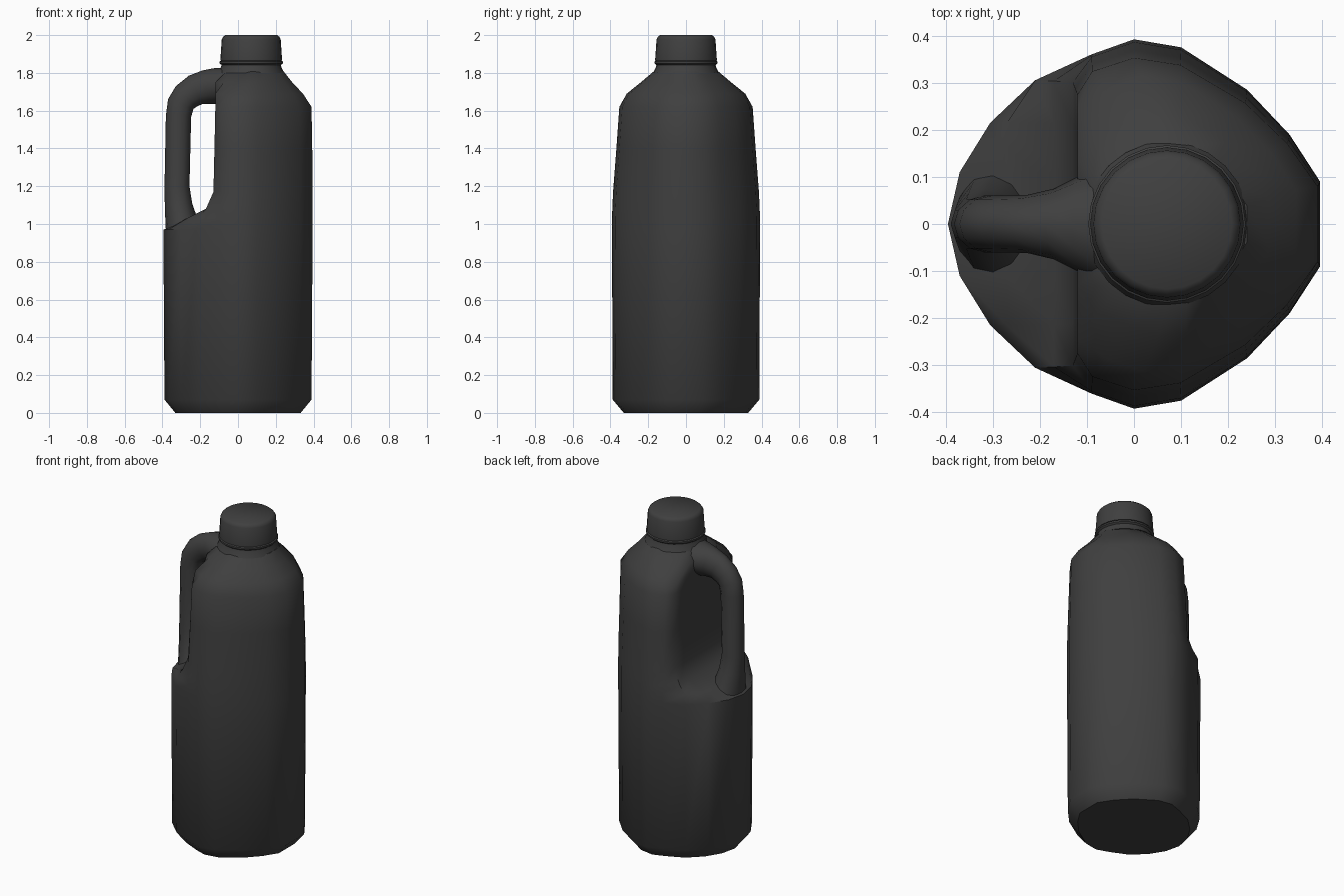
import bpy, bmesh, math
from mathutils import Vector

if "Cube" in bpy.data.objects:
    bpy.data.objects.remove(bpy.data.objects["Cube"])

plastic = bpy.data.materials.new("dark grey plastic")
plastic.use_nodes = True
grey = (0.05, 0.05, 0.05, 1)
plastic.diffuse_color = grey
plastic.node_tree.nodes["Principled BSDF"].inputs["Base Color"].default_value = grey


def loft(name, rings, angle=45):
    """Skin a list of equal-length closed rings and cap both ends."""
    bm = bmesh.new()
    loops = [[bm.verts.new(p) for p in ring] for ring in rings]
    n = len(loops[0])
    for a, b in zip(loops, loops[1:]):
        for i in range(n):
            j = (i + 1) % n
            bm.faces.new((a[i], a[j], b[j], b[i]))
    bm.faces.new(loops[0][::-1])
    bm.faces.new(loops[-1])
    bmesh.ops.recalc_face_normals(bm, faces=bm.faces)
    mesh = bpy.data.meshes.new(name)
    bm.to_mesh(mesh)
    bm.free()
    mesh.materials.append(plastic)
    obj = bpy.data.objects.new(name, mesh)
    bpy.context.collection.objects.link(obj)
    bpy.ops.object.select_all(action='DESELECT')
    bpy.context.view_layer.objects.active = obj
    obj.select_set(True)
    bpy.ops.object.shade_smooth_by_angle(angle=math.radians(angle))
    return obj


def lerp_table(table, t):
    for (t0, v0), (t1, v1) in zip(table, table[1:]):
        if t <= t1:
            return v0 + (v1 - v0) * max(0, t - t0) / (t1 - t0)
    return table[-1][1]


# Body: half outline mirrored across y, with a recess for the grip
half = [(0.395, 0.09), (0.33, 0.19), (0.24, 0.285), (0.1, 0.375), (0, 0.392),
        (-0.09, 0.36), (-0.21, 0.305), (-0.305, 0.215), (-0.37, 0.11)]
outline = half + [(-0.395, 0)] + [(x, -y) for x, y in reversed(half)]
recess = [(0.97, -0.4), (1.03, -0.27), (1.08, -0.17), (1.17, -0.13), (1.6, -0.12)]
# height, centre x, x scale, y scale
levels = [(0, 0, 0.84, 0.84), (0.07, 0, 0.985, 0.99), (0.97, 0, 1, 1),
          (1.03, 0, 1, 1), (1.08, 0, 1, 0.995), (1.17, 0, 1, 0.985),
          (1.4, 0, 0.995, 0.94), (1.62, 0, 0.985, 0.9), (1.69, 0.02, 0.82, 0.8),
          (1.75, 0.05, 0.6, 0.61), (1.81, 0.07, 0.43, 0.43)]
rings = []
for z, cx, sx, sy in levels:
    wall = lerp_table(recess, z)
    rings.append([(max(cx + x * sx, wall), y * sy, z) for x, y in outline])
loft("jug_body", rings)


# Neck and cap: turned profiles about the off-centre spout axis
def turned(name, profile, sides):
    return loft(name, [[(0.07 + r * math.cos(a), r * math.sin(a), z)
                        for a in (math.tau * i / sides for i in range(sides))]
                       for r, z in profile])


turned("neck", [(0.175, 1.8), (0.16, 1.83), (0.157, 1.842), (0.167, 1.85),
                (0.167, 1.86), (0.155, 1.868)], 24)
turned("cap", [(0.163, 1.866), (0.163, 1.875), (0.156, 1.978), (0.15, 1.99),
               (0.138, 2.0)], 24)

# Handle: oval section swept along a curve; centre x, z, thickness, width
path = [(-0.03, 1.74, 0.09, 0.14), (-0.12, 1.73, 0.095, 0.1), (-0.17, 1.725, 0.09, 0.075),
        (-0.225, 1.71, 0.083, 0.062), (-0.275, 1.675, 0.077, 0.06),
        (-0.303, 1.635, 0.072, 0.06), (-0.315, 1.57, 0.067, 0.06),
        (-0.323, 1.2, 0.066, 0.06), (-0.315, 1.1, 0.073, 0.075),
        (-0.3, 1.02, 0.085, 0.1), (-0.29, 0.93, 0.09, 0.13)]
sides = 12
grip = []
for k, (x, z, thick, width) in enumerate(path):
    before, after = path[max(k - 1, 0)], path[min(k + 1, len(path) - 1)]
    along = Vector((after[0] - before[0], 0, after[1] - before[1])).normalized()
    across = Vector((along.z, 0, -along.x))
    grip.append([Vector((x, 0, z)) + across * thick * math.cos(a)
                 + Vector((0, width * math.sin(a), 0))
                 for a in (math.tau * i / sides for i in range(sides))])
loft("handle", grip, 60)
